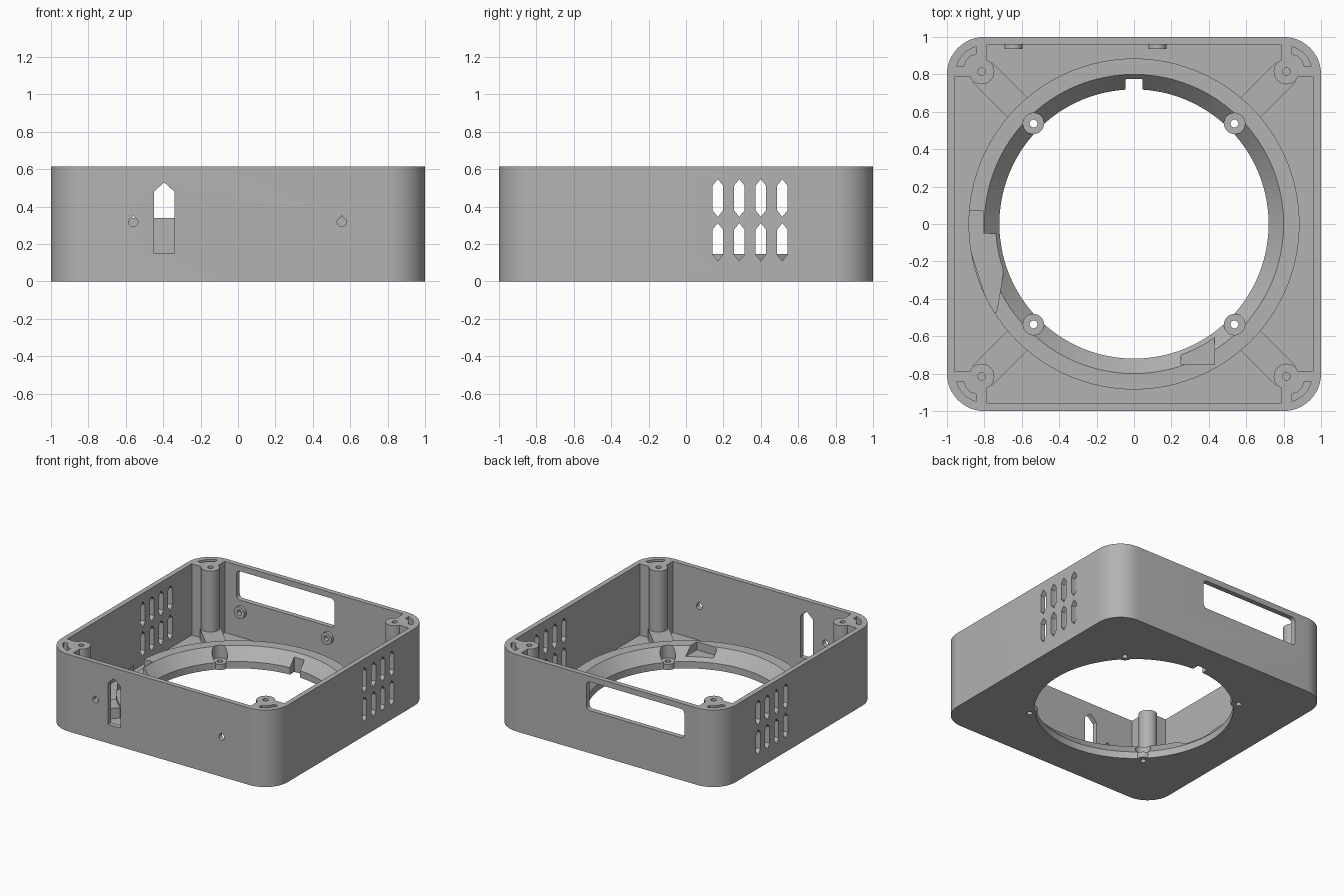
import bpy, bmesh, math
from mathutils import Matrix, Vector

cube = bpy.data.objects.get("Cube")
if cube:
    bpy.data.objects.remove(cube, do_unlink=True)

H = 0.615        # case height
WALL = 0.96      # inner face of the walls
FLOOR = 0.045    # floor thickness
RING = 0.147     # height of the raised ring

grey = bpy.data.materials.new("grey_plastic")
grey.use_nodes = True
colour = (0.45, 0.45, 0.45, 1)
grey.diffuse_color = colour
grey.node_tree.nodes["Principled BSDF"].inputs["Base Color"].default_value = colour

# Axis frames: local z of a prism runs along the wall normal
ALONG_X = Matrix(((0, 0, 1), (1, 0, 0), (0, 1, 0))).to_4x4()
ALONG_Y = Matrix(((1, 0, 0), (0, 0, 1), (0, 1, 0))).to_4x4()
FLAT = Matrix.Identity(4)


def loft(name, lower, upper, z0, z1, frame=FLAT):
    """Solid between two outlines with equal point counts."""
    bm = bmesh.new()
    a = [bm.verts.new(frame @ Vector((x, y, z0))) for x, y in lower]
    b = [bm.verts.new(frame @ Vector((x, y, z1))) for x, y in upper]
    bm.faces.new(a)
    bm.faces.new(b)
    n = len(a)
    for i in range(n):
        j = (i + 1) % n
        bm.faces.new((a[i], a[j], b[j], b[i]))
    bmesh.ops.recalc_face_normals(bm, faces=bm.faces)
    mesh = bpy.data.meshes.new(name)
    bm.to_mesh(mesh)
    bm.free()
    mesh.materials.append(grey)
    obj = bpy.data.objects.new(name, mesh)
    bpy.context.scene.collection.objects.link(obj)
    return obj


def prism(name, pts, z0, z1, frame=FLAT):
    return loft(name, pts, pts, z0, z1, frame)


def circle(r, cx=0, cy=0, n=32):
    return [(cx + r * math.cos(math.tau * i / n), cy + r * math.sin(math.tau * i / n))
            for i in range(n)]


def rounded(x0, x1, y0, y1, r, n=12):
    pts = []
    for k, (cx, cy) in enumerate(((x1 - r, y1 - r), (x0 + r, y1 - r),
                                  (x0 + r, y0 + r), (x1 - r, y0 + r))):
        for i in range(n + 1):
            t = math.pi / 2 * (k + i / n)
            pts.append((cx + r * math.cos(t), cy + r * math.sin(t)))
    return pts


def combine(part, operation):
    mod = case.modifiers.new("combine", "BOOLEAN")
    mod.object = part
    mod.operation = operation
    mod.solver = "EXACT"
    bpy.context.view_layer.objects.active = case
    bpy.ops.object.modifier_apply(modifier=mod.name)
    bpy.data.objects.remove(part, do_unlink=True)


def add(*args):
    combine(prism("addition", *args), "UNION")


def cut(*args):
    combine(prism("cutter", *args), "DIFFERENCE")


def spin(pts, k):
    """Rotate an outline by k quarter turns."""
    for _ in range(k):
        pts = [(-y, x) for x, y in pts]
    return pts


# Outer shell with a cross-shaped cavity that leaves the corners solid
case = prism("case", rounded(-1, 1, -1, 1, 0.2), 0, H)
C = 0.787
cross = []
for k in range(4):
    cross += spin([(WALL, C), (C, C), (C, WALL)], k)
cut(cross, FLOOR, H + 0.1)

# Raised ring on the floor
add(circle(0.885, n=96), 0.02, RING)

# Corner screw posts, diagonal ribs and corner pockets
arc = [(0.8 + 0.155 * math.cos(t), 0.8 + 0.155 * math.sin(t))
       for t in (math.radians(17 + 7 * i) for i in range(9))]
pocket = [(0.91, 0.845), *arc, (0.845, 0.91), (0.873, 0.9), (0.9, 0.873)]
for k in range(4):
    s = math.sqrt(0.5)
    rib = [((u - v) * s, (u + v) * s)
           for u, v in ((0.84, -0.075), (1.15, -0.075), (1.15, 0.075), (0.84, 0.075))]
    post = spin([(0.815, 0.815)], k)[0]
    add(spin(rib, k), 0.02, RING - 0.02)
    add(circle(0.068, *post), 0.02, H)
    cut(spin(pocket, k), FLOOR, H + 0.1)
    cut(circle(0.02, *post), H - 0.2, H + 0.1)

# Central opening: straight lip, then a cone widening upward
cut(circle(0.72, n=96), -0.1, 0.1)
lip = 0.055
over = 0.01
slope = 0.08 / (RING - lip)
combine(loft("cone", circle(0.72, n=96), circle(0.80 + over * slope, n=96),
             lip, RING + over), "DIFFERENCE")

# Ring mounts with counterbores and through holes
for k in range(4):
    mount = spin([(0.537, 0.537)], k)[0]
    add(circle(0.056, *mount), 0, FLOOR)
    cut(circle(0.056, *mount), FLOOR, 0.3)
    cut(circle(0.021, *mount), -0.1, 0.1)

# Key notch and two recesses in the ring
cut(rounded(-0.045, 0.045, 0.6, 0.775, 0.002, 1), -0.1, 0.3)
cut([(0.25, -0.75), (0.43, -0.75), (0.43, -0.55), (0.25, -0.55)], 0.083, 0.3)
cut([(-0.805, 0.07), (-0.9, 0.07), (-0.87, -0.15), (-0.8, -0.37), (-0.76, -0.47),
     (-0.735, -0.47), (-0.7, -0.27), (-0.7, -0.05), (-0.805, -0.05)], 0.078, 0.3)

# Side vents, cut through both walls
w = 0.028
for y in (0.17, 0.285, 0.4, 0.515):
    for z in (0.11, 0.345):
        slit = [(y, z), (y + w, z + 0.035), (y + w, z + 0.167),
                (y, z + 0.202), (y - w, z + 0.167), (y - w, z + 0.035)]
        for x in (-1.1, 0.9):
            cut(slit, x, x + 0.2, ALONG_X)

# Front slot with a pointed top, and two small teardrop screw holes
cut([(-0.45, 0.15), (-0.34, 0.15), (-0.34, 0.48), (-0.395, 0.53), (-0.45, 0.48)],
    -1.1, -0.9, ALONG_Y)
for x in (-0.56, 0.555):
    drop = [(px, pz) if i != 6 else (px, pz + 0.01)
            for i, (px, pz) in enumerate(circle(0.025, x, 0.317, 24))]
    cut(drop, -1.1, -0.9, ALONG_Y)

# Rear window and the two bosses below it
cut(rounded(-0.685, 0.18, 0.34, 0.57, 0.03, 6), 0.9, 1.1, ALONG_Y)
for x in (-0.645, 0.125):
    add(circle(0.048, x, 0.25), 0.935, 0.98, ALONG_Y)
    cut(circle(0.02, x, 0.25), 0.9, 0.975, ALONG_Y)

# Smooth curved walls, keep edges sharp
bpy.ops.object.select_all(action="DESELECT")
case.select_set(True)
bpy.context.view_layer.objects.active = case
bpy.ops.object.shade_smooth_by_angle(angle=math.radians(30))
